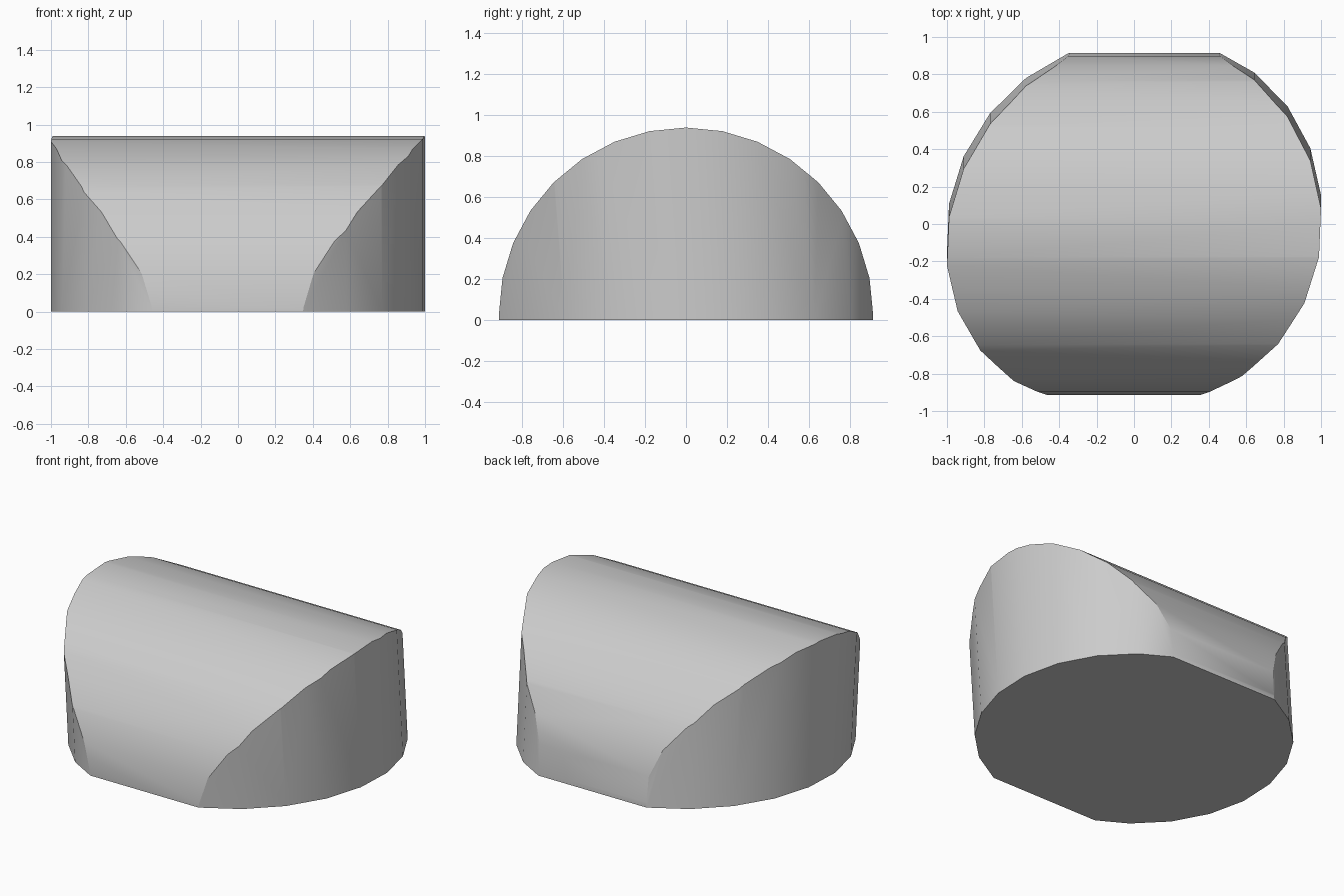
import bpy, bmesh
from math import sin, cos, pi, radians
from mathutils import Vector

cube = bpy.data.objects.get("Cube")
if cube:
    bpy.data.objects.remove(cube, do_unlink=True)

# One plain grey material
grey = bpy.data.materials.new("plain grey")
grey.use_nodes = True
colour = (0.6, 0.6, 0.6, 1)
grey.diffuse_color = colour
grey.node_tree.nodes["Principled BSDF"].inputs["Base Color"].default_value = colour

# Barrel vault along x: arched profile with short upright feet
RADIUS, SPRING = 0.915, 0.025
profile = [(RADIUS, 0)]
profile += [(RADIUS * cos(pi * i / 16), SPRING + RADIUS * sin(pi * i / 16)) for i in range(17)]
profile += [(-RADIUS, 0)]

bm = bmesh.new()
end = bm.faces.new([bm.verts.new((-1.5, y, z)) for y, z in profile])
swept = bmesh.ops.extrude_face_region(bm, geom=[end])["geom"]
bmesh.ops.translate(bm, vec=(3, 0, 0), verts=[g for g in swept if isinstance(g, bmesh.types.BMVert)])


# Leaning 24-sided column that trims the vault
def column_corner(i, z):
    a = radians(5.1 + 15 * i)
    x = 1.004 * cos(a)
    return Vector((x, sin(a) + 0.065 * x - 0.075 * z, z))


for i in range(24):
    p, q, top = column_corner(i, 0), column_corner(i + 1, 0), column_corner(i, 1)
    geom = bm.verts[:] + bm.edges[:] + bm.faces[:]
    cut = bmesh.ops.bisect_plane(bm, geom=geom, plane_co=p, dist=1e-5,
                                 plane_no=(q - p).cross(top - p), clear_outer=True)
    rim = [e for e in cut["geom_cut"] if isinstance(e, bmesh.types.BMEdge) and e.is_boundary]
    if rim:
        bmesh.ops.holes_fill(bm, edges=rim, sides=0)

bmesh.ops.remove_doubles(bm, verts=bm.verts[:], dist=1e-4)
bmesh.ops.recalc_face_normals(bm, faces=bm.faces[:])

mesh = bpy.data.meshes.new("vaulted_block")
bm.to_mesh(mesh)
bm.free()
mesh.materials.append(grey)
block = bpy.data.objects.new("vaulted_block", mesh)
bpy.context.collection.objects.link(block)

# Soft shading across the facets, sharp where vault and column meet
bpy.ops.object.select_all(action='DESELECT')
block.select_set(True)
bpy.context.view_layer.objects.active = block
bpy.ops.object.shade_smooth_by_angle(angle=radians(30))
